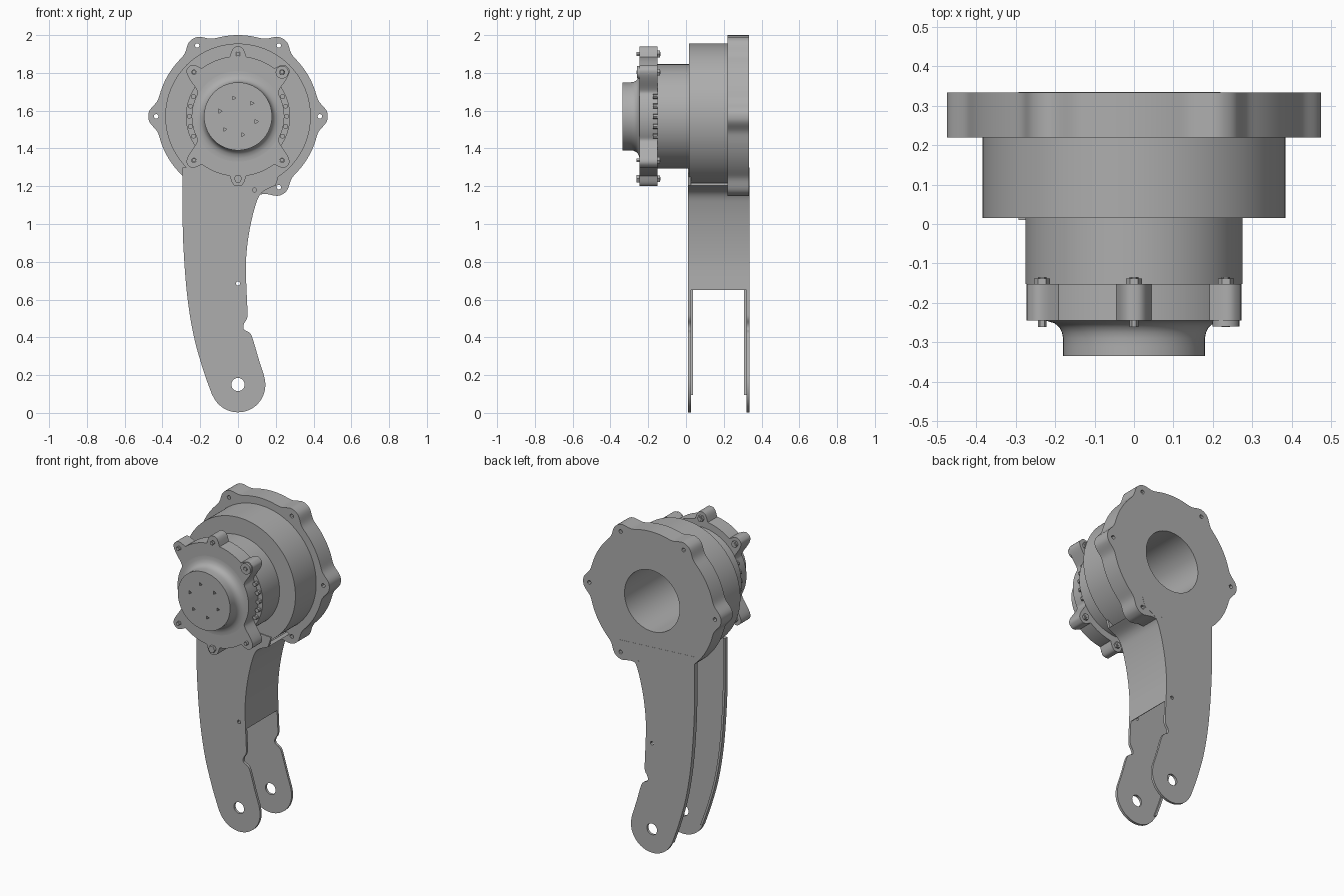
import bpy, bmesh, math
from mathutils import Matrix, Vector

cube = bpy.data.objects.get("Cube")
if cube:
    bpy.data.objects.remove(cube)

grey = bpy.data.materials.new("satin grey")
grey.use_nodes = True
GREY = (0.42, 0.42, 0.42, 1)
grey.diffuse_color = GREY
grey.node_tree.nodes["Principled BSDF"].inputs["Base Color"].default_value = GREY

CZ = 1.57          # height of the drum axis
BORE = 0.19        # radius of the rear opening
RAD = math.radians


def circle(x, z, r, n=24):
    return [(x + r * math.cos(math.tau * i / n), z + r * math.sin(math.tau * i / n)) for i in range(n)]


def polar(radius, n=360):
    """Closed outline around the drum axis from a radius function."""
    out = []
    for i in range(n):
        a = math.tau * i / n
        out.append((radius(a) * math.cos(a), CZ + radius(a) * math.sin(a)))
    return out


def on_ring(r, deg):
    return r * math.cos(RAD(deg)), CZ + r * math.sin(RAD(deg))


def smooth_path(pts, steps=6):
    """Catmull-Rom curve through a few points."""
    p = [Vector(q) for q in [pts[0]] + pts + [pts[-1]]]
    out = []
    for a, b, c, d in zip(p, p[1:], p[2:], p[3:]):
        for k in range(steps):
            t = k / steps
            v = 0.5 * (2 * b + (c - a) * t + (2 * a - 5 * b + 4 * c - d) * t * t
                       + (3 * b - a - 3 * c + d) * t ** 3)
            out.append((v.x, v.y))
    return out + [tuple(pts[-1])]


def finish(obj):
    obj.data.materials.clear()
    obj.data.materials.append(grey)
    bpy.ops.object.select_all(action='DESELECT')
    obj.select_set(True)
    bpy.context.view_layer.objects.active = obj
    bpy.ops.object.shade_smooth_by_angle(angle=RAD(30))


def plate(name, loops, y0, y1):
    """Flat part in the XZ plane; inner loops become holes."""
    curve = bpy.data.curves.new(name, 'CURVE')
    curve.dimensions = '2D'
    curve.fill_mode = 'BOTH'
    curve.extrude = (y1 - y0) / 2
    for loop in loops:
        s = curve.splines.new('POLY')
        s.points.add(len(loop) - 1)
        for pt, (x, z) in zip(s.points, loop):
            pt.co = (x, z, 0, 1)
        s.use_cyclic_u = True
    tmp = bpy.data.objects.new(name, curve)
    bpy.context.collection.objects.link(tmp)
    mesh = bpy.data.meshes.new_from_object(tmp.evaluated_get(bpy.context.evaluated_depsgraph_get()))
    bpy.data.objects.remove(tmp)
    mesh.transform(Matrix.Translation((0, (y0 + y1) / 2, 0)) @ Matrix.Rotation(RAD(90), 4, 'X'))
    bm = bmesh.new()
    bm.from_mesh(mesh)
    bmesh.ops.remove_doubles(bm, verts=bm.verts, dist=1e-5)
    bmesh.ops.recalc_face_normals(bm, faces=bm.faces)
    bm.to_mesh(mesh)
    bm.free()
    obj = bpy.data.objects.new(name, mesh)
    bpy.context.collection.objects.link(obj)
    finish(obj)
    return obj


def lathe(name, profile, n=96):
    """Turn (radius, y) points around the drum axis."""
    bm = bmesh.new()
    vs = [bm.verts.new((r, y, CZ)) for r, y in profile]
    es = [bm.edges.new(e) for e in zip(vs, vs[1:])]
    bmesh.ops.spin(bm, geom=vs + es, cent=(0, 0, CZ), axis=(0, 1, 0), angle=math.tau, steps=n)
    bmesh.ops.remove_doubles(bm, verts=bm.verts, dist=1e-5)
    bmesh.ops.recalc_face_normals(bm, faces=bm.faces)
    mesh = bpy.data.meshes.new(name)
    bm.to_mesh(mesh)
    bm.free()
    obj = bpy.data.objects.new(name, mesh)
    bpy.context.collection.objects.link(obj)
    finish(obj)


def bump(a, deg, width, r, power):
    d = abs((a - RAD(deg) + math.pi) % math.tau - math.pi)
    return math.exp(-(d * r / width) ** power)


# Rear flange with five lugs
FLANGE_LUGS = (0, 60, 120, 180, 300)


def flange_radius(a):
    return 0.43 + 0.045 * max(bump(a, d, 0.06, 0.43, 2.6) for d in FLANGE_LUGS)


flange_holes = [circle(*on_ring(0.433, d), 0.012, 12) for d in FLANGE_LUGS]
bore = circle(0, CZ, BORE, 72)
plate("rear_flange", [polar(flange_radius), bore] + flange_holes, 0.22, 0.334)

# Main drum and motor housing, both bored from the back
plate("main_drum", [circle(0, CZ, 0.385, 120), bore], 0.015, 0.22)
plate("motor_housing", [circle(0, CZ, 0.276, 96), bore], -0.152, 0.015)

# Leg side plates
left_edge = smooth_path([(-0.293, 1.3), (-0.293, 1.1), (-0.29, 0.9), (-0.27, 0.63),
                         (-0.235, 0.41), (-0.185, 0.23), (-0.137, 0.095)])
toe = [(0.145 * math.cos(RAD(d)), 0.148 + 0.145 * math.sin(RAD(d))) for d in range(205, 380, 7)]
knee = smooth_path([(0.137, 0.2), (0.108, 0.29), (0.077, 0.395), (0.06, 0.425), (0.032, 0.442),
                    (0.03, 0.468), (0.048, 0.5), (0.05, 0.54), (0.045, 0.65)], 4)
shin = smooth_path([(0.045, 0.65), (0.042, 0.8), (0.058, 0.95), (0.09, 1.09), (0.125, 1.165), (0.2, 1.205)])
outline = left_edge + toe + knee + shin[1:] + [(0.22, 1.27)]
leg_holes = [circle(0, 0.15, 0.035), circle(0, 0.685, 0.011, 12), circle(0.087, 1.18, 0.011, 12)]
plate("front_leg_plate", [outline] + leg_holes, 0.01, 0.026)
plate("back_leg_plate", [outline] + leg_holes, 0.32, 0.335)

# Stiffening lips along the open edge, and the curved web closing the other
lip = left_edge + [(x + 0.014, z) for x, z in reversed(left_edge)]
plate("front_leg_lip", [lip], 0.026, 0.036)
plate("back_leg_lip", [lip], 0.307, 0.32)
web = shin + [(x - 0.016, z + 0.012) for x, z in reversed(shin)]
plate("leg_web", [web], 0.026, 0.32)

# Front cover: waisted plate with six lugs
COVER_LUGS = (45, 90, 135, 225, 270, 315)


def cover_radius(a):
    base = 0.245 if abs(math.cos(a)) > math.cos(RAD(45)) else 0.318
    lug = max(bump(a, d, 0.055, 0.33, 3) for d in COVER_LUGS)
    return max(base, 0.245 + 0.125 * lug)


lug_holes = [circle(*on_ring(0.33, d), 0.012, 12) for d in COVER_LUGS]
plate("front_cover", [polar(cover_radius)] + lug_holes, -0.245, -0.152)

# Cover bolts and the small clips around the housing
for i, d in enumerate(COVER_LUGS):
    plate(f"cover_bolt_{i + 1}", [circle(*on_ring(0.33, d), 0.011, 6)], -0.262, -0.135)
    plate(f"bolt_nut_{i + 1}", [circle(*on_ring(0.33, d), 0.02, 6)], -0.152, -0.138)
plate("lug_boss", [circle(*on_ring(0.33, 45), 0.034), circle(*on_ring(0.33, 45), 0.013, 12)], -0.26, -0.245)
plate("lower_lug_nut", [circle(*on_ring(0.33, 270), 0.022, 6)], -0.262, -0.245)
for side in (0, 180):
    for i, d in enumerate((-24, -12, 0, 12, 24)):
        plate(f"housing_clip_{side}_{i + 1}", [circle(*on_ring(0.258, side + d), 0.013, 8)], -0.175, -0.152)

# Output hub: flared collar and a face with six small holes
lathe("hub_collar", [(0.18, -0.312), (0.18, -0.29), (0.183, -0.275), (0.19, -0.262),
                     (0.202, -0.252), (0.222, -0.246), (0.24, -0.245)])
hub_holes = [circle(*on_ring(0.1, 104 + 60 * i), 0.012, 3) for i in range(6)]
plate("hub_face", [circle(0, CZ, 0.18, 96)] + hub_holes, -0.335, -0.312)
plate("hub_core", [circle(0, CZ, 0.179, 96)], -0.312, -0.245)
